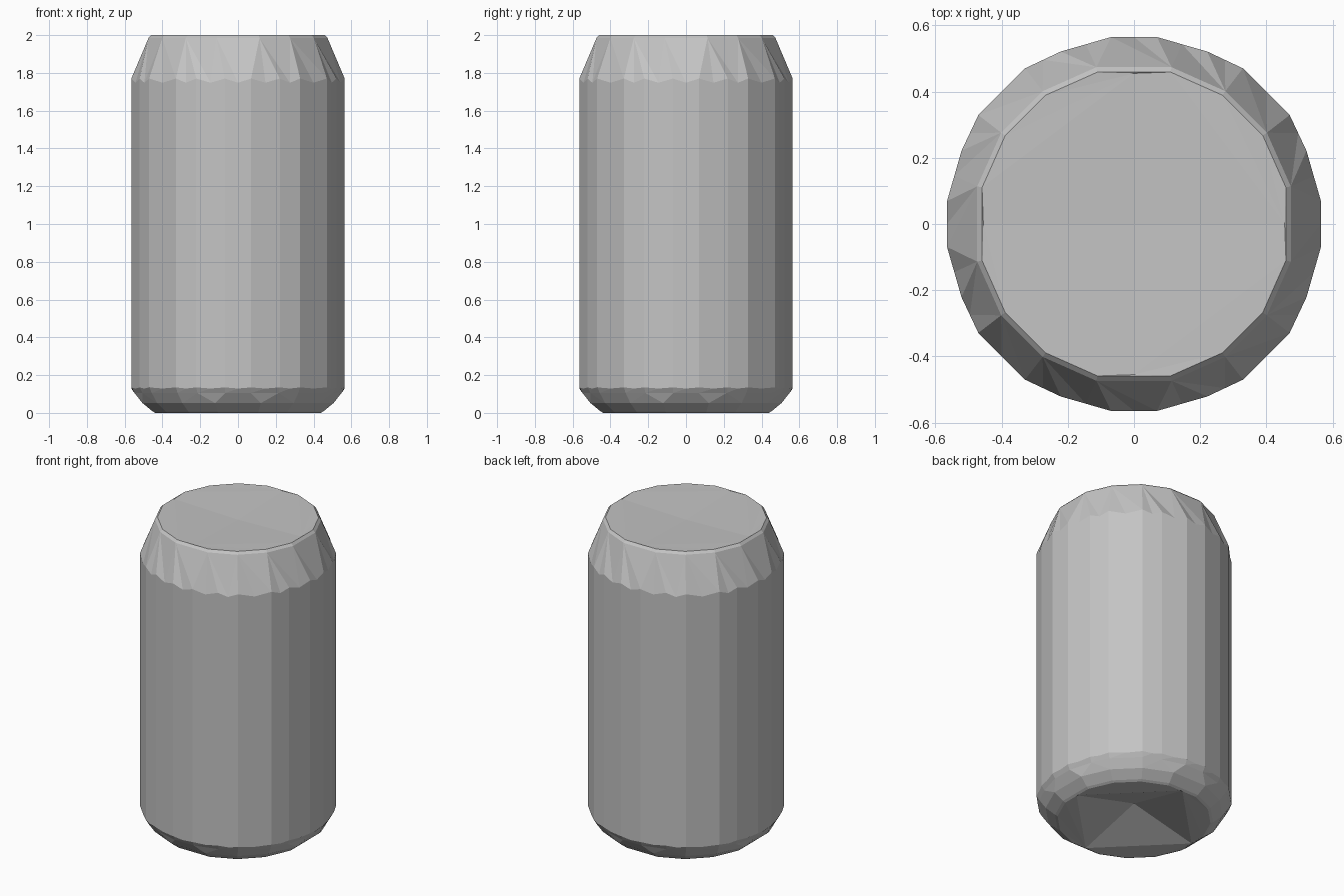
import bpy
import bmesh
from math import radians, cos, sin

if "Cube" in bpy.data.objects:
    bpy.data.objects.remove(bpy.data.objects["Cube"], do_unlink=True)

GREY = (0.55, 0.55, 0.55, 1)
metal = bpy.data.materials.new("plain grey metal")
metal.use_nodes = True
metal.diffuse_color = GREY
metal.node_tree.nodes["Principled BSDF"].inputs["Base Color"].default_value = GREY


def quarter_ring(polar, z):
    """Repeat (angle, radius) points of one quarter around the axis."""
    return [(a + 90 * q, r, z) for q in range(4) for a, r in polar]


def even_ring(radius, z):
    return quarter_ring([(a, radius) for a in (13.5, 34.5, 55.5, 76.5)], z)


def square_ring(radius, z):
    return quarter_ring([(0, radius)], z)


def wall_ring(z, scale=1.0):
    """Outline of the can wall, wide facets on the diagonals."""
    quarter = [(7, 0.569), (23, 0.566), (35, 0.574), (55, 0.574), (67, 0.566), (83, 0.569)]
    return quarter_ring([(a, r * scale) for a, r in quarter], z)


def scalloped_ring(z, dip):
    """Wall outline with an added, shifted point halfway along every facet."""
    ring, result = wall_ring(z), []
    for i, (a, r, _) in enumerate(ring):
        nxt = ring[(i + 1) % len(ring)]
        half = radians((nxt[0] - a) % 360) / 2
        mid_r = (r + nxt[1]) / 2 * cos(half)
        result += [(a, r, z), (a + (nxt[0] - a) % 360 / 2, mid_r, z + dip)]
    return result


def make_part(name, rings):
    """Skin rings with unlike point counts, listed along the outer surface."""
    bm = bmesh.new()
    verts = [[bm.verts.new((r * cos(radians(a)), r * sin(radians(a)), z)) for a, r, z in ring]
             for ring in rings]

    def angle(ring, i):
        n = len(ring)
        return ring[i % n][0] + 360 * (i // n)

    for k in range(len(rings) - 1):
        ra, rb, va, vb = rings[k], rings[k + 1], verts[k], verts[k + 1]
        na, nb = len(va), len(vb)
        i = j = 0
        end_a, end_b = (na if na > 1 else 0), (nb if nb > 1 else 0)
        while i < end_a or j < end_b:
            next_a = angle(ra, i + 1) if i < end_a else 9999
            next_b = angle(rb, j + 1) if j < end_b else 9999
            a0, a1 = va[i % na], va[(i + 1) % na]
            b0, b1 = vb[j % nb], vb[(j + 1) % nb]
            if abs(next_a - next_b) < 0.01:
                bm.faces.new((a0, a1, b1, b0))
                i, j = i + 1, j + 1
            elif next_a < next_b:
                bm.faces.new((a0, a1, b0))
                i += 1
            else:
                bm.faces.new((a0, b1, b0))
                j += 1
    mesh = bpy.data.meshes.new(name)
    bm.to_mesh(mesh)
    bm.free()
    mesh.materials.append(metal)
    obj = bpy.data.objects.new(name, mesh)
    bpy.context.collection.objects.link(obj)
    return obj


wall_bottom = scalloped_ring(0.135, -0.006)
wall_top = scalloped_ring(1.77, -0.022)
foot = even_ring(0.465, 0.008)
neck = even_ring(0.487, 1.985)

# Recessed base, rising to a shallow four-sided point
make_part("base", [[(0, 0, 0.11)], square_ring(0.44, 0.003), even_ring(0.45, 0), foot])
# Rounded lower edge
make_part("lower_edge", [foot, even_ring(0.52, 0.052), wall_ring(0.105, 0.97), wall_bottom])
# Faceted can wall
make_part("wall", [wall_bottom, wall_top])
# Tapered shoulder
make_part("shoulder", [wall_top, neck])
# Lid with a narrow bevelled rim and slightly sunken middle
make_part("lid", [neck, even_ring(0.472, 2.0), square_ring(0.455, 1.997), [(0, 0, 1.985)]])
